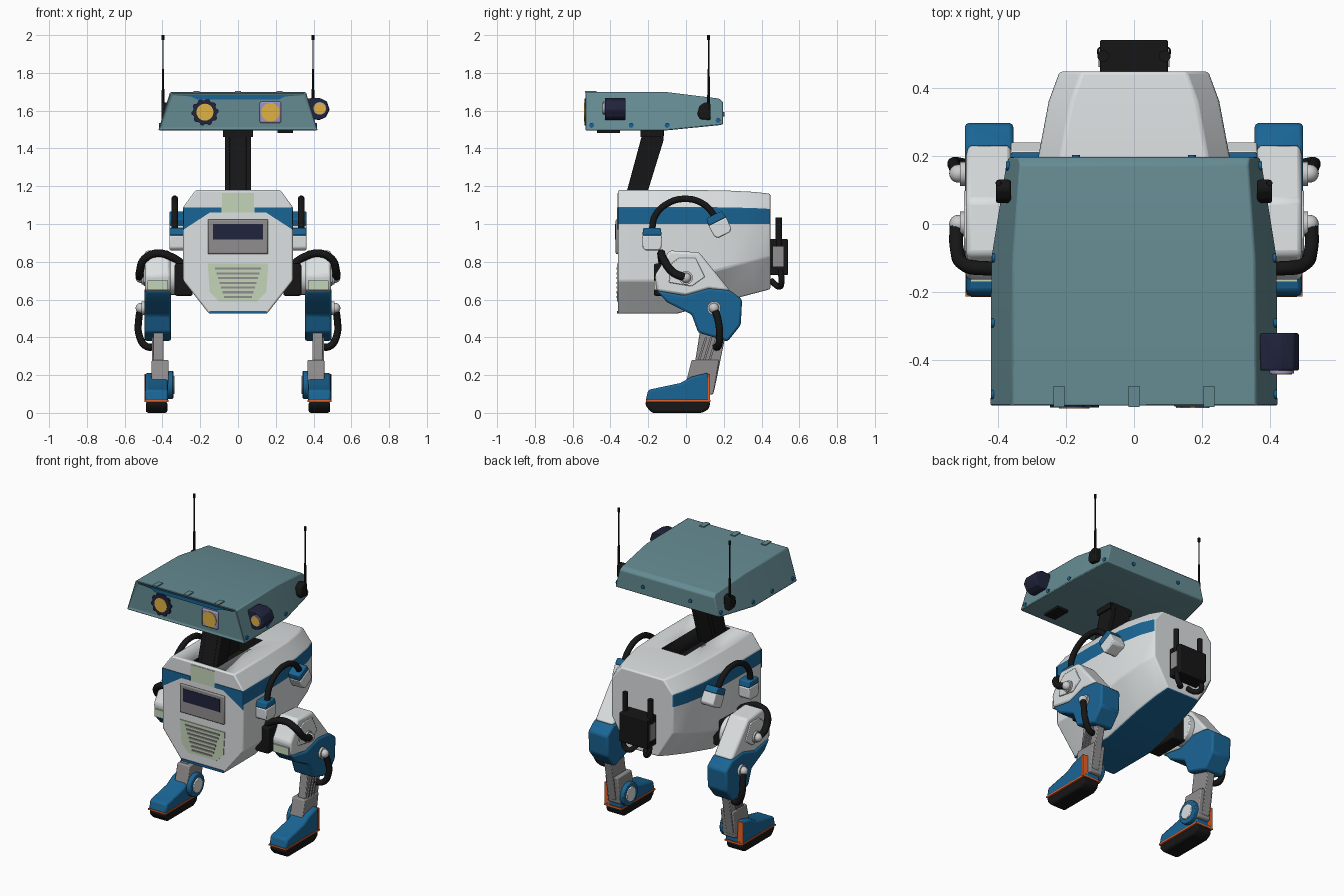
import bpy, bmesh, math
from mathutils import Vector, Matrix

if "Cube" in bpy.data.objects:
    bpy.data.objects.remove(bpy.data.objects["Cube"])


def material(name, r, g, b):
    m = bpy.data.materials.new(name)
    m.diffuse_color = (r, g, b, 1)
    m.use_nodes = True
    m.node_tree.nodes["Principled BSDF"].inputs["Base Color"].default_value = m.diffuse_color
    return m


WHITE = material("white", .72, .75, .76)
BLUE = material("blue", .01, .13, .30)
TEAL = material("teal", .13, .26, .29)
BLACK = material("black", .008, .008, .008)
NAVY = material("navy", .015, .018, .045)
GREY = material("grey", .28, .27, .27)
SILVER = material("silver", .6, .6, .6)
YELLOW = material("yellow", .75, .45, .06)
PURPLE = material("purple", .33, .30, .55)
GREEN = material("pale_green", .55, .66, .48)
ORANGE = material("orange", .8, .12, .02)


def finish(bm, name, mats, mirror=False, bevel=0, segs=2):
    bmesh.ops.recalc_face_normals(bm, faces=bm.faces)
    for f in bm.faces:
        f.smooth = True
    me = bpy.data.meshes.new(name)
    bm.to_mesh(me)
    bm.free()
    me.set_sharp_from_angle(angle=math.radians(32))
    ob = bpy.data.objects.new(name, me)
    bpy.context.collection.objects.link(ob)
    for m in mats if isinstance(mats, list) else [mats]:
        me.materials.append(m)
    if bevel:
        b = ob.modifiers.new("bevel", 'BEVEL')
        b.width, b.segments, b.limit_method = bevel, segs, 'ANGLE'
        b.angle_limit = math.radians(25)
    if mirror:
        ob.modifiers.new("mirror", 'MIRROR')
    return ob


def prism(name, pts, lo, hi, mat, axis='X', taper=1, **kw):
    """Extrude a profile: (y, z) points along X, or (x, z) points along Y."""
    bm = bmesh.new()
    c = sum((Vector(p) for p in pts), Vector((0, 0))) / len(pts)
    rings = []
    for d, s in ((lo, 1), (hi, taper)):
        ring = [c + (Vector(p) - c) * s for p in pts]
        rings.append([bm.verts.new((d, p.x, p.y) if axis == 'X' else (p.x, d, p.y)) for p in ring])
    n = len(pts)
    bm.faces.new(rings[0])
    bm.faces.new(rings[1])
    for i in range(n):
        j = (i + 1) % n
        bm.faces.new((rings[0][i], rings[0][j], rings[1][j], rings[1][i]))
    return finish(bm, name, mat, **kw)


def box(name, x, y, z, mat, **kw):
    return prism(name, [(y[0], z[0]), (y[1], z[0]), (y[1], z[1]), (y[0], z[1])], x[0], x[1], mat, **kw)


def rod(name, p, q, r1, mat, r2=None, sides=24, **kw):
    p, q = Vector(p), Vector(q)
    rot = (q - p).to_track_quat('Z', 'Y').to_matrix().to_4x4()
    bm = bmesh.new()
    bmesh.ops.create_cone(bm, cap_ends=True, segments=sides, radius1=r1, radius2=r1 if r2 is None else r2,
                          depth=(q - p).length, matrix=Matrix.Translation((p + q) / 2) @ rot)
    return finish(bm, name, mat, **kw)


def ball(name, c, r, mat, **kw):
    bm = bmesh.new()
    bmesh.ops.create_uvsphere(bm, u_segments=16, v_segments=10, radius=r, matrix=Matrix.Translation(c))
    return finish(bm, name, mat, **kw)


def hose(name, pts, r):
    """A round hose and its mirror image."""
    cu = bpy.data.curves.new(name, 'CURVE')
    cu.dimensions, cu.bevel_depth, cu.bevel_resolution = '3D', r, 3
    cu.resolution_u, cu.use_fill_caps = 6, True
    for s in (1, -1):
        sp = cu.splines.new('BEZIER')
        sp.bezier_points.add(len(pts) - 1)
        for bp, (x, y, z) in zip(sp.bezier_points, pts):
            bp.co = (s * x, y, z)
            bp.handle_left_type = bp.handle_right_type = 'AUTO'
    cu.materials.append(BLACK)
    bpy.context.collection.objects.link(bpy.data.objects.new(name, cu))


def loft(name, sections, mats, blue=(), inset=0, **kw):
    """Skin symmetric half sections (y, [(x, z)...]); strips listed in blue use slot 1."""
    bm = bmesh.new()
    rings = [[bm.verts.new((x, y, z)) for x, z in h + [(-x, z) for x, z in reversed(h)]] for y, h in sections]
    n = len(rings[0])
    for a, b in zip(rings, rings[1:]):
        for i in range(n):
            f = bm.faces.new((a[i], a[(i + 1) % n], b[(i + 1) % n], b[i]))
            f.material_index = int(i in blue)
    front = bm.faces.new(rings[0])
    bm.faces.new(rings[-1])
    bmesh.ops.recalc_face_normals(bm, faces=bm.faces)
    if inset:
        bmesh.ops.inset_region(bm, faces=[front], thickness=inset, depth=-inset * .6)
    return finish(bm, name, mats, **kw)


# Body shell with blue side band and blue belly
def body_section(y, w, zb, zt):
    k = (zt - 1.18)
    return (y, [(w * .53, zb), (w, zb + .175), (w, 1.0), (w, 1.09 + k / 2), (w - .066, zt)])


body = loft("body", [body_section(-.36, .29, .525, 1.18), body_section(-.05, .29, .525, 1.18),
                     body_section(.2, .28, .59, 1.178), body_section(.36, .25, .632, 1.17),
                     body_section(.447, .218, .655, 1.16)], [WHITE, BLUE], blue=(2, 6, 9), bevel=.008)
slot = box("neck_slot_cutter", (-.085, .085), (-.335, .13), (1.07, 1.3), BLACK)
slot.hide_render = slot.hide_viewport = True
slot.display_type = 'WIRE'
cut = body.modifiers.new("slot", 'BOOLEAN')
cut.operation, cut.object, cut.solver, cut.material_mode = 'DIFFERENCE', slot, 'EXACT', 'TRANSFER'

# Body front trim, screen and grille
prism("front_band", [(.29, 1.088), (.088, 1.088), (.088, 1.06), (.15, 1.06), (.289, .97)], -.364, -.358, BLUE, 'Y', mirror=True)
box("front_top_patch", (-.085, .085), (-.363, -.355), (1.06, 1.165), GREEN)
box("belly_trim", (-.15, .15), (-.364, -.35), (.525, .54), BLUE)
box("screen_frame", (-.16, .16), (-.372, -.355), (.84, 1.025), GREY, bevel=.008)
box("screen", (-.132, .132), (-.375, -.36), (.918, 1.0), NAVY)
prism("grille_panel", [(-.16, .79), (.16, .79), (.15, .64), (.1, .59), (-.1, .59), (-.15, .64)], -.364, -.355, GREEN, 'Y')
for i in range(7):
    z, w = .765 - i * .025, .122 - i * .008
    box("grille_slat", (-w, w), (-.368, -.358), (z - .007, z + .004), GREY)

# Back pack with side plates, posts and hooked pipes
box("back_pack", (-.1, .1), (.43, .54), (.73, .92), BLACK, bevel=.006)
box("back_pack_plate", (.095, .104), (.46, .515), (.775, .88), GREY, mirror=True)
rod("back_post", (.09, .492, .88), (.09, .492, 1.035), .017, BLACK, mirror=True)
hose("back_pipe", [(.09, .5, .76), (.088, .505, .69), (.06, .495, .668), (.03, .45, .70)], .016)

# Neck with side rails
neck = [(-.333, 1.1), (-.225, 1.1), (-.12, 1.44), (-.115, 1.5), (-.225, 1.5)]
prism("neck_rail", neck, .042, .07, BLACK, mirror=True, bevel=.004)
prism("neck_core", neck, -.043, .043, BLACK, taper=1)
box("neck_head_mount", (-.08, .08), (-.24, -.12), (1.46, 1.5), BLACK)

# Head
loft("head", [(-.535, [(.422, 1.496), (.36, 1.698)]), (-.1, [(.42, 1.496), (.355, 1.698)]),
              (.175, [(.376, 1.523), (.335, 1.664)]), (.196, [(.368, 1.528), (.34, 1.645)])],
     TEAL, inset=.018, bevel=.006)
prism("brow_strip", [(-.34, 1.683), (.34, 1.683), (.25, 1.675), (.22, 1.66), (-.22, 1.66), (-.25, 1.675)], -.531, -.52, BLUE, 'Y')
for x in (-.22, 0, .22):
    box("top_clip", (x - .016, x + .016), (-.536, -.475), (1.695, 1.704), TEAL)
for y, x, z in ((-.5, .414, 1.522), (-.29, .414, 1.522), (-.1, .412, 1.522), (.17, .37, 1.548)):
    rod("head_bolt", (x - .02, y, z), (x + .005, y, z), .013, BLUE, sides=12, mirror=True)
for x in (-.17, .17):
    rod("rear_bolt", (x, .19, 1.58), (x, .203, 1.58), .012, BLUE, sides=12)
box("chin_sensor", (.21, .29), (-.47, -.35), (1.482, 1.5), BLACK)

# Eyes: toothed round one and square framed one
gear = [(-.175 + r * math.cos(a), 1.592 + r * math.sin(a)) for i in range(40)
        for r, a in [((.072 if i % 4 < 2 else .063), i * math.tau / 40)]]
prism("round_eye_ring", gear, -.538, -.515, NAVY, 'Y')
rod("round_eye_lens", (-.175, -.52, 1.592), (-.175, -.541, 1.592), .045, YELLOW)
box("square_eye_frame", (.115, .228), (-.536, -.515), (1.535, 1.648), PURPLE, bevel=.008)
rod("square_eye_lens", (.172, -.52, 1.592), (.172, -.54, 1.592), .049, YELLOW)

# Side lamp on the right of the head
prism("lamp_housing", [(.37, 1.56), (.43, 1.55), (.465, 1.565), (.485, 1.605), (.47, 1.65), (.43, 1.668), (.37, 1.665)],
      -.43, -.32, NAVY, 'Y', bevel=.006)
rod("lamp_ring", (.433, -.425, 1.612), (.433, -.438, 1.612), .036, PURPLE)
rod("lamp_lens", (.433, -.425, 1.612), (.433, -.441, 1.612), .03, YELLOW)

# Antennas
prism("antenna_base", [(.06, 1.58), (.075, 1.555), (.13, 1.55), (.13, 1.64), (.1, 1.645), (.07, 1.625)], .36, .405, BLACK, mirror=True, bevel=.008)
rod("antenna_lower", (.397, .12, 1.6), (.397, .12, 1.82), .009, BLACK, r2=.005, sides=10, mirror=True)
rod("antenna_upper", (.397, .12, 1.8), (.397, .12, 1.99), .0035, BLACK, sides=8, mirror=True)
rod("antenna_tip", (.397, .12, 1.975), (.397, .12, 2.0), .008, BLACK, sides=10, mirror=True)

# Shoulder hose and its two plugs
hose("shoulder_hose", [(.335, -.18, .97), (.335, -.165, 1.04), (.335, -.1, 1.107), (.335, 0, 1.133),
                       (.335, .09, 1.107), (.335, .145, 1.05), (.335, .165, 1.0)], .018)
for cy, cz, tilt in ((-.18, .92, 0), (.175, .995, math.radians(27))):
    def turn(pts):
        return [(cy + y * math.cos(tilt) - z * math.sin(tilt), cz + y * math.sin(tilt) + z * math.cos(tilt)) for y, z in pts]
    prism("hose_plug", turn([(-.035, -.06), (.035, -.06), (.05, -.045), (.052, .02), (-.052, .02), (-.05, -.045)]),
          .27, .362, WHITE, mirror=True, bevel=.006)
    prism("hose_plug_cap", turn([(-.052, .02), (.052, .02), (.045, .06), (-.045, .06)]), .27, .362, BLUE, mirror=True, bevel=.006)

# Hip joint
box("hip_block", (.24, .335), (-.17, .07), (.62, .79), BLACK, mirror=True, bevel=.01)
rod("hip_disc", (.32, .03, .72), (.37, .03, .72), .095, WHITE, sides=32, mirror=True, bevel=.006)

# Thigh: white upper shell and blue lower shell
prism("upper_thigh", [(-.155, .645), (-.165, .73), (-.135, .775), (-.09, .86), (.07, .85), (.235, .645), (.12, .655), (0, .62)],
      .358, .492, WHITE, mirror=True, bevel=.014)
prism("lower_thigh", [(-.155, .647), (-.01, .622), (.12, .66), (.235, .648), (.297, .60), (.29, .465),
                      (.22, .378), (.065, .425), (.03, .52), (-.1, .585)], .354, .496, BLUE, mirror=True, bevel=.012)
box("thigh_patch", (.37, .48), (-.17, -.15), (.65, .70), GREEN, mirror=True)
prism("thigh_plate", [(-.09, .69), (-.08, .79), (-.04, .82), (.05, .82), (.1, .72), (.03, .67)], .485, .499, WHITE, mirror=True, bevel=.004)
for name, y, z in (("hip_bolt", 0, .715), ("knee_bolt", .148, .555)):
    rod(name + "_base", (.48, y, z), (.51, y, z), .036, SILVER, sides=16, mirror=True)
    ball(name, (.515, y, z), .027, SILVER, mirror=True)
hose("hip_hose", [(.27, -.12, .77), (.35, -.13, .825), (.43, -.13, .845), (.495, -.12, .815),
                  (.52, -.07, .745), (.52, 0, .715)], .021)
hose("knee_hose", [(.515, .148, .555), (.525, .168, .5), (.523, .178, .41), (.485, .17, .352), (.42, .15, .355)], .019)

# Shin and ankle
prism("shin", [(.075, .44), (.215, .44), (.15, .12), (.03, .14), (.04, .22)], .395, .447, GREY, mirror=True, bevel=.004)
for k in range(3):
    y = .10 + k * .028
    prism("shin_rib", [(y, .4), (y + .012, .4), (y - .025, .28), (y - .037, .28)], .44, .455, GREY, mirror=True)
prism("ankle_block", [(.03, .28), (.175, .28), (.145, .1), (.06, .08), (0, .16)], .367, .457, GREY, mirror=True, bevel=.006)
rod("ankle_disc", (.342, .075, .148), (.38, .075, .148), .074, BLUE, sides=32, mirror=True, bevel=.006)
rod("ankle_cap", (.335, .075, .148), (.35, .075, .148), .048, WHITE, sides=32, mirror=True, bevel=.004)

# Foot
prism("foot", [(-.214, .062), (-.2, .122), (-.03, .158), (.03, .192), (.12, .213), (.128, .062)], .37, .492, BLUE, mirror=True, bevel=.012)
box("foot_trim", (.368, .494), (-.212, .13), (.058, .068), ORANGE, mirror=True)
box("foot_heel_trim", (.46, .495), (.117, .127), (.062, .205), ORANGE, mirror=True)
prism("sole", [(-.216, .06), (-.212, .035), (-.18, .0), (.085, .0), (.12, .02), (.13, .06)], .374, .488, BLACK, mirror=True, bevel=.014, segs=3)
